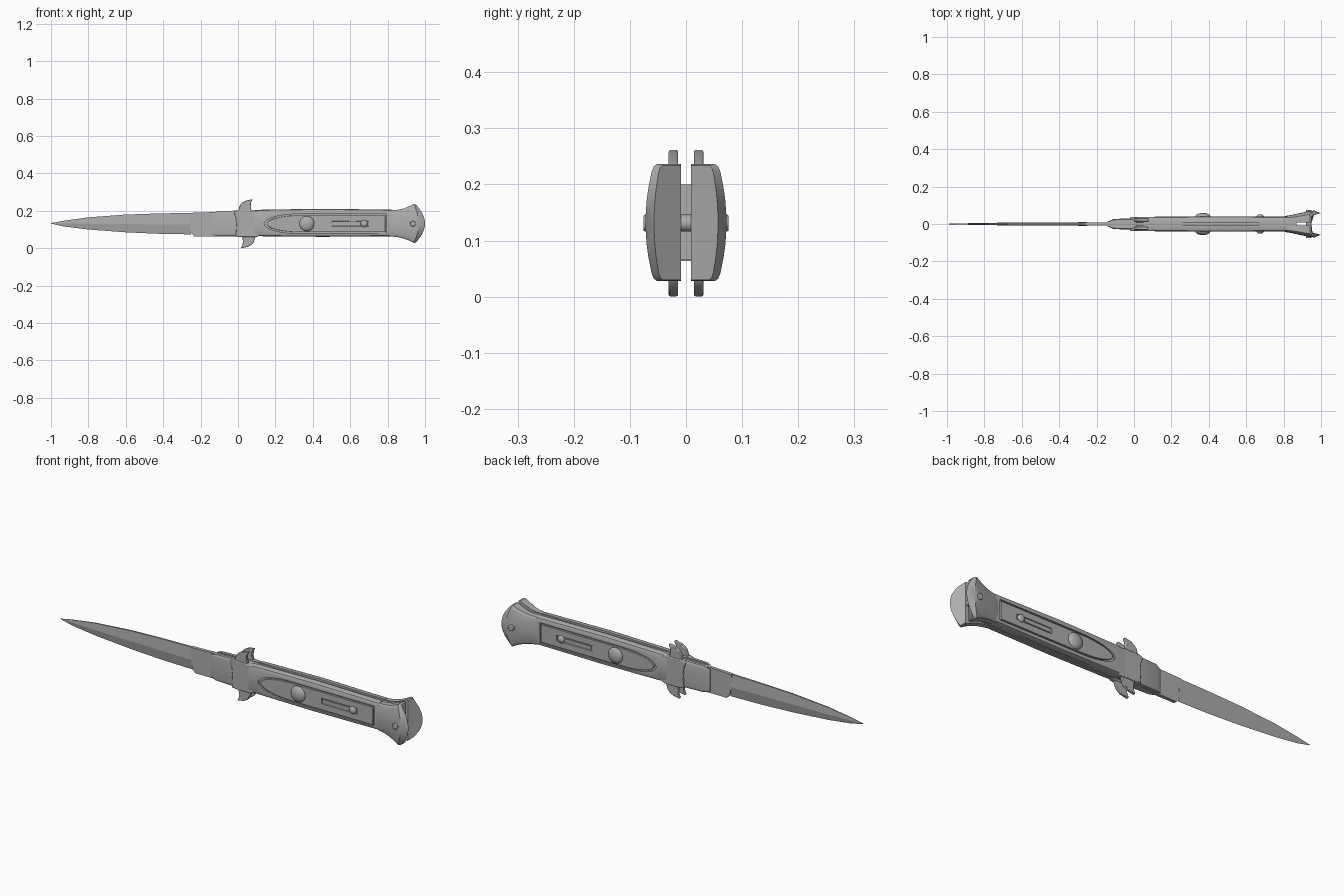
import bpy, bmesh, math
from mathutils import Vector

cube = bpy.data.objects.get("Cube")
if cube:
    bpy.data.objects.remove(cube)

GAP = 0.009      # half the slot between the two handle halves
MID = 0.131      # height of the long axis

steel = bpy.data.materials.new("grey_steel")
steel.use_nodes = True
GREY = (0.42, 0.42, 0.42, 1)
steel.diffuse_color = GREY
steel.node_tree.nodes["Principled BSDF"].inputs["Base Color"].default_value = GREY


def make(name, bm):
    bmesh.ops.recalc_face_normals(bm, faces=bm.faces)
    mesh = bpy.data.meshes.new(name)
    bm.to_mesh(mesh)
    bm.free()
    mesh.materials.append(steel)
    obj = bpy.data.objects.new(name, mesh)
    bpy.context.collection.objects.link(obj)
    return obj


def activate(obj):
    bpy.ops.object.select_all(action='DESELECT')
    obj.select_set(True)
    bpy.context.view_layer.objects.active = obj


def finish(obj, bevel=0, mirror=True, angle=32):
    activate(obj)
    bpy.ops.object.shade_smooth_by_angle(angle=math.radians(angle))
    if bevel:
        mod = obj.modifiers.new("soft_edges", 'BEVEL')
        mod.width, mod.segments = bevel, 2
        mod.limit_method, mod.angle_limit = 'ANGLE', math.radians(35)
    if mirror:
        mod = obj.modifiers.new("other_side", 'MIRROR')
        mod.use_axis = (False, True, False)
    return obj


def prism(name, outline, y0, y1):
    """Extrude an (x, z) outline along y."""
    bm = bmesh.new()
    face = bm.faces.new([bm.verts.new((x, y0, z)) for x, z in outline])
    ext = bmesh.ops.extrude_face_region(bm, geom=[face])["geom"]
    verts = [v for v in ext if isinstance(v, bmesh.types.BMVert)]
    bmesh.ops.translate(bm, verts=verts, vec=(0, y1 - y0, 0))
    return make(name, bm)


def skin(name, rings):
    """Join closed rings of points and cap both ends."""
    bm = bmesh.new()
    loops = [[bm.verts.new(p) for p in ring] for ring in rings]
    for a, b in zip(loops, loops[1:]):
        for i in range(len(a)):
            j = (i + 1) % len(a)
            bm.faces.new((a[i], a[j], b[j], b[i]))
    bm.faces.new(loops[0])
    bm.faces.new(loops[-1])
    return make(name, bm)


def half_loft(name, sections, half_profile):
    """Front half of a handle part: sections are (x, bulge, z low, z high, depth)."""
    profile = half_profile + [(u, -v) for u, v in reversed(half_profile)]
    rings = []
    for x, bulge, lo, hi, depth in sections:
        mid, tall = (lo + hi) / 2, (hi - lo) / 2
        rings.append([Vector((x + bulge * (1 - v * v),
                              -GAP - u * (depth - GAP), mid + v * tall))
                      for u, v in profile])
    return skin(name, rings)


def cut(obj, cutter):
    cutter.hide_render = True
    mod = obj.modifiers.new("cut", 'BOOLEAN')
    mod.object, mod.solver = cutter, 'EXACT'
    activate(obj)
    bpy.ops.object.modifier_apply(modifier=mod.name)
    bpy.data.objects.remove(cutter)


def panel_outline(inset):
    """Long panel with a pointed arch toward the blade."""
    rx, rz = 0.19 - inset * 2, 0.052 - inset
    pts = [(0.795 - inset, MID - rz)]
    for i in range(17):
        a = math.pi * (i / 16 - 0.5)
        pts.append((0.33 - rx * math.cos(a), MID + rz * math.sin(a)))
    return pts + [(0.795 - inset, MID + rz)]


def slot_outline(x0, x1, r):
    return [(x0, MID - r), (x1, MID - r), (x1, MID + r), (x0, MID + r)]


def turned(pts):
    """Half-turn about the centre of the guard."""
    return [(0.094 - x, 2 * MID - z) for x, z in pts]


# Blade: ridged section tapering to the point
stations = [(-1, .132, .134, .001), (-.93, .116, .147, .003),
            (-.8, .1, .165, .006), (-.6, .085, .18, .008),
            (-.42, .077, .186, .009), (-.25, .074, .189, .0095)]
rings = []
for x, lo, hi, t in stations:
    ridge = 0.133 - (x + 1) * 0.01
    rings.append([Vector(p) for p in ((x, 0, lo), (x, -t, ridge), (x, -t * .55, hi),
                                      (x, t * .55, hi), (x, t, ridge))])
finish(skin("blade", rings), mirror=False, angle=8)

ricasso = [(-.262, .128), (-.252, .085), (-.235, .064), (.05, .064),
           (.05, .195), (-.1, .194), (-.262, .189)]
finish(prism("blade_root", ricasso, -.0085, .0085), mirror=False)

# Back spring filling the slot of the handle
spring = [(.05, .066), (.87, .066), (.87, .2), (.05, .2)]
finish(prism("back_spring", spring, -.0095, .0095), mirror=False)

# Front bolster, stepping up in thickness from the blade
flat = [(0, -1), (.75, -1), (.92, -.93), (1, -.8)]
bolster = half_loft("front_bolster", [(-.143, 0, .071, .186, .013),
                                      (-.108, 0, .066, .199, .027),
                                      (.01, 0, .064, .201, .031)], flat)
finish(bolster)

# Guard collar with two pairs of curved horns
side = [(-.008, MID), (-.012, .165), (-.022, .195), (0, .203), (.072, .203), (.105, .2)]
finish(prism("guard_collar", side + turned(side), -GAP, -.037), bevel=.004)
horn = [(-.006, .19), (.003, .207), (.01, .23), (.022, .244), (.042, .255),
        (.078, .262), (.069, .242), (.068, .222), (.074, .19)]
for name, pts in (("upper_horn", horn), ("lower_horn", turned(horn))):
    finish(prism(name, pts, -.014, -.031), bevel=.003)

# Handle half with a recessed panel groove
handle = half_loft("handle", [(.085, 0, .066, .203, .037), (.13, 0, .064, .206, .04),
                              (.45, 0, .061, .211, .041), (.82, 0, .064, .206, .04)],
                   [(0, -1), (.6, -1), (.86, -.95), (1, -.8)])
cut(handle, prism("groove_cutter", panel_outline(0), -.032, -.06))
finish(handle)

# Grip panel with a slot for the safety slide
panel = prism("grip_panel", panel_outline(.007), -.028, -.041)
cut(panel, prism("slot_cutter", slot_outline(.5, .7, .014), -.035, -.06))
finish(panel, bevel=.0015)
finish(prism("slide_bar", slot_outline(.508, .692, .008), -.03, -.039))

# Domed release button and slide stud
for name, x, r, depth in (("release_button", .368, .04, .019),
                          ("slide_stud", .675, .019, .012)):
    bm = bmesh.new()
    bmesh.ops.create_uvsphere(bm, u_segments=32, v_segments=16, radius=1)
    bmesh.ops.scale(bm, verts=bm.verts, vec=(r, depth, r))
    bmesh.ops.translate(bm, verts=bm.verts, vec=(x, -.04, MID))
    finish(make(name, bm), angle=60)

# Flared pommel with a chamfered, bowed end
round_half = [(0, -1), (.68, -1), (.77, -.96), (.83, -.87), (.92, -.6),
              (.97, -.38), (1, -.12)]
pommel = half_loft("pommel", [(.802, 0, .066, .2, .039), (.815, 0, .063, .203, .044),
                              (.85, 0, .06, .205, .05), (.885, 0, .052, .212, .058),
                              (.918, .01, .04, .225, .067), (.94, .025, .028, .236, .072),
                              (.95, .05, .03, .234, .057)], round_half)
finish(pommel)

# Pommel pin
ring = [(.935 + .015 * math.cos(a), MID + .015 * math.sin(a))
        for a in (i * math.tau / 24 for i in range(24))]
finish(prism("pommel_pin", ring, -.076, .076), bevel=.003, mirror=False)
